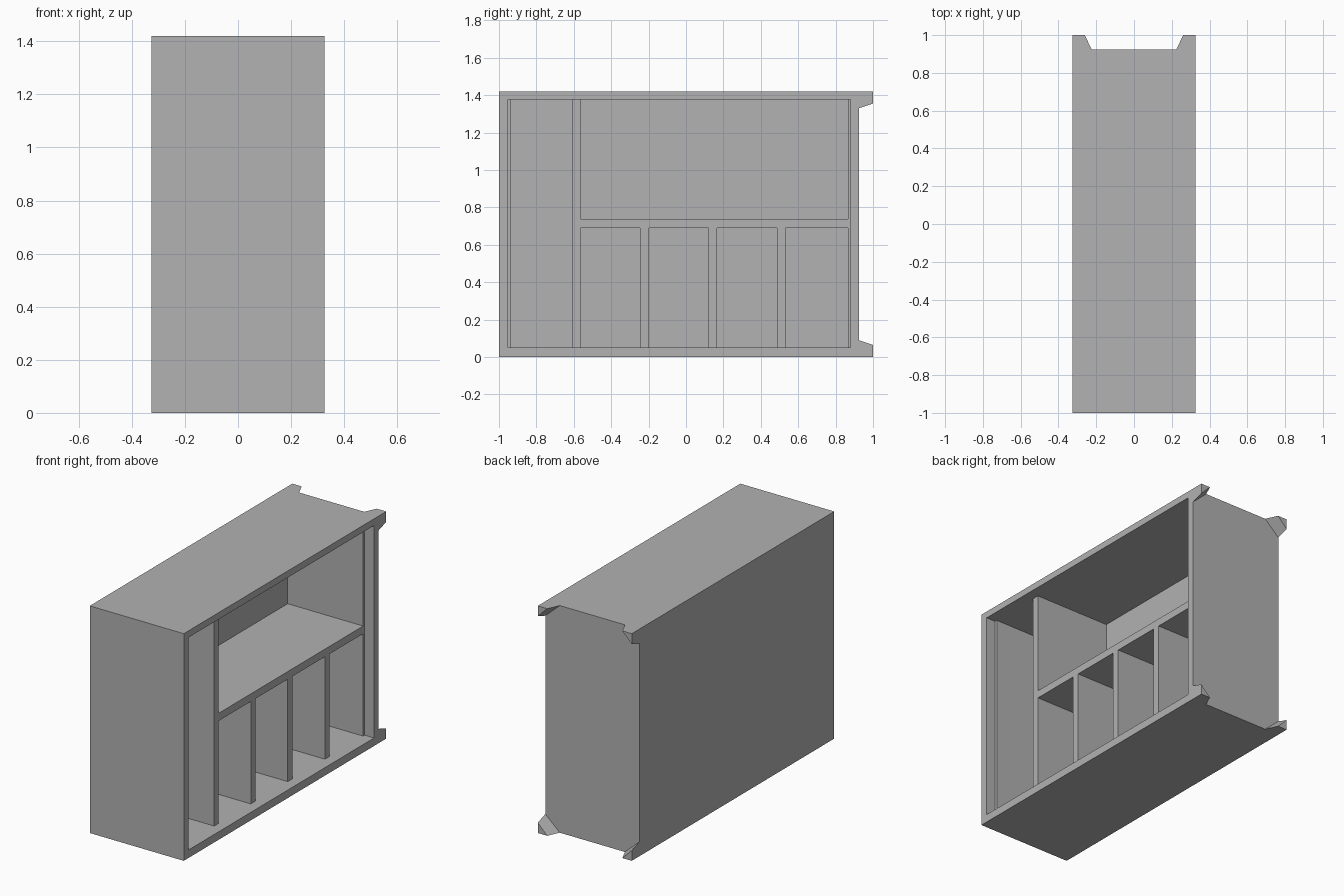
import bpy
import bmesh

cube = bpy.data.objects.get("Cube")
if cube:
    bpy.data.objects.remove(cube, do_unlink=True)

grey = bpy.data.materials.new("plain_grey")
grey.use_nodes = True
COLOUR = (0.445, 0.445, 0.445, 1)
grey.diffuse_color = COLOUR
grey.node_tree.nodes["Principled BSDF"].inputs["Base Color"].default_value = COLOUR

HALF = 0.325          # half the cabinet depth
FACE = 0.26           # recessed front of the inner boards
REAR = -0.262         # inside of the closed side
BODY = 0.925          # end of the case behind the feet
TOP, CEIL, FLOOR = 1.42, 1.378, 0.05


def finish(bm, name):
    bmesh.ops.recalc_face_normals(bm, faces=bm.faces)
    mesh = bpy.data.meshes.new(name)
    bm.to_mesh(mesh)
    bm.free()
    mesh.materials.append(grey)
    obj = bpy.data.objects.new(name, mesh)
    bpy.context.collection.objects.link(obj)
    return obj


def board(name, xs, ys, zs):
    bm = bmesh.new()
    bmesh.ops.create_cube(bm, size=1)
    for v in bm.verts:
        v.co = [lo + (c + 0.5) * (hi - lo) for c, (lo, hi) in zip(v.co, (xs, ys, zs))]
    return finish(bm, name)


# Outer case, open on the +x side
full = (-HALF, HALF)
board("bottom_panel", full, (-1, BODY), (0, FLOOR))
board("top_panel", full, (-1, BODY), (CEIL, TOP))
board("front_panel", full, (-1, -0.953), (FLOOR, CEIL))
board("back_panel", full, (0.88, BODY), (FLOOR, CEIL))
board("closed_side_panel", (-HALF, REAR), (-0.953, 0.88), (FLOOR, CEIL))

# Thin recessed linings at both ends
inner = (REAR, FACE)
board("front_lining", inner, (-0.953, -0.938), (FLOOR, CEIL))
board("back_lining", inner, (0.865, 0.88), (FLOOR, CEIL))

# Tall divider, shelf and the low dividers beneath it
board("tall_divider", inner, (-0.607, -0.564), (FLOOR, CEIL))
board("shelf", inner, (-0.564, 0.865), (0.69, 0.738))
for i, y in enumerate((-0.222, 0.143, 0.51)):
    board(f"low_divider_{i + 1}", inner, (y - 0.023, y + 0.023), (FLOOR, 0.69))


# Tapered three-sided feet on the four back corners
def foot(name, side, z, up):
    bm = bmesh.new()
    rings = []
    for y, wide, tall in ((BODY, 0.1, 0.09), (1, 0.065, 0.065)):
        corner = side * HALF
        rings.append([bm.verts.new(p) for p in (
            (corner, y, z),
            (corner - side * wide, y, z),
            (corner, y, z + up * tall))])
    root, tip = rings
    bm.faces.new(root)
    bm.faces.new(tip)
    for i in range(3):
        j = (i + 1) % 3
        bm.faces.new((root[i], root[j], tip[j], tip[i]))
    finish(bm, name)


for side, label in ((1, "left"), (-1, "right")):
    foot(f"lower_{label}_foot", side, 0, 1)
    foot(f"upper_{label}_foot", side, TOP, -1)
